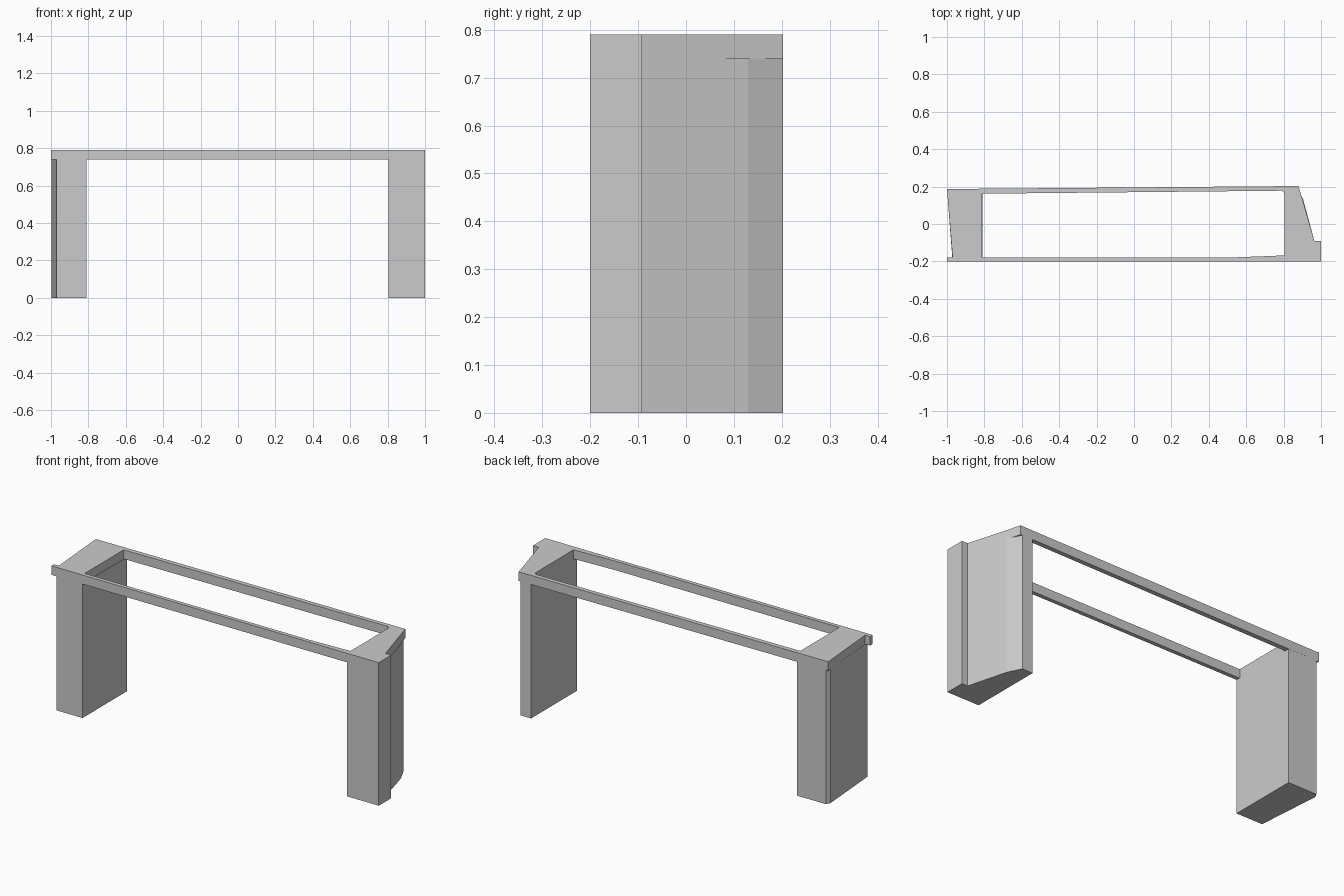
import bpy, bmesh

if "Cube" in bpy.data.objects:
    bpy.data.objects.remove(bpy.data.objects["Cube"])


def prism(name, outline, z0, z1):
    """Extrude a counter-clockwise plan outline between two heights."""
    bm = bmesh.new()
    base = bm.faces.new([bm.verts.new((x, y, z0)) for x, y in outline])
    ext = bmesh.ops.extrude_face_region(bm, geom=[base])
    for v in ext["geom"]:
        if isinstance(v, bmesh.types.BMVert):
            v.co.z = z1
    bmesh.ops.recalc_face_normals(bm, faces=bm.faces[:])
    mesh = bpy.data.meshes.new(name)
    bm.to_mesh(mesh)
    bm.free()
    obj = bpy.data.objects.new(name, mesh)
    bpy.context.collection.objects.link(obj)
    return obj


LEG_TOP, TOP = 0.74, 0.79

# Top frame: slightly skewed outline with a long opening
frame = prism("top_frame", [
    (-1, -0.2), (1, -0.2), (1, -0.092), (0.965, -0.092),
    (0.88, 0.203), (-1, 0.187), (-0.97, -0.178), (-1, -0.178)], LEG_TOP, TOP)
opening = prism("opening_cutter", [
    (-0.812, -0.178), (0.55, -0.178), (0.805, -0.168), (0.805, 0.165),
    (0.79, 0.178), (-0.812, 0.162)], LEG_TOP - 0.1, TOP + 0.1)
opening.hide_render = True
opening.hide_viewport = True
cut = frame.modifiers.new("opening", "BOOLEAN")
cut.operation = "DIFFERENCE"
cut.solver = "EXACT"
cut.object = opening

# Left leg: slanted outer side with a small back chamfer
prism("left_leg", [
    (-0.97, -0.2), (-0.81, -0.2), (-0.81, 0.188),
    (-0.985, 0.187), (-0.998, 0.165)], 0, LEG_TOP)

# Right leg: stepped outer side, bevelled towards the back
prism("right_leg", [
    (0.805, -0.2), (1, -0.2), (1, -0.092), (0.965, -0.092),
    (0.905, 0.13), (0.869, 0.203), (0.805, 0.202)], 0, LEG_TOP)
